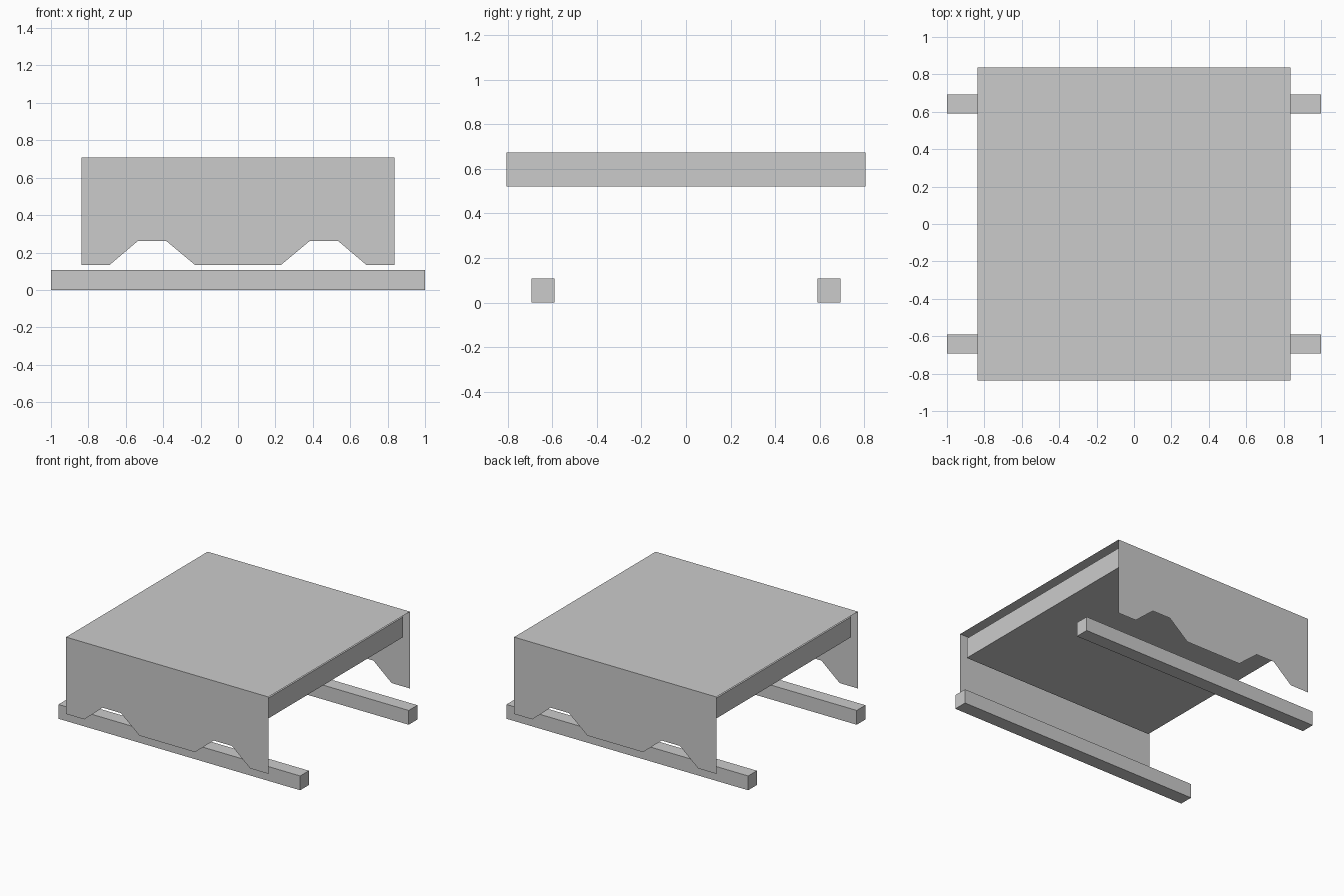
import bpy

if "Cube" in bpy.data.objects:
    bpy.data.objects.remove(bpy.data.objects["Cube"])


def mesh_object(name, verts, faces):
    mesh = bpy.data.meshes.new(name)
    mesh.from_pydata(verts, [], faces)
    mesh.update()
    obj = bpy.data.objects.new(name, mesh)
    bpy.context.collection.objects.link(obj)
    return obj


def box(name, center, size):
    bpy.ops.mesh.primitive_cube_add(size=1, location=center)
    obj = bpy.context.object
    obj.name = name
    obj.scale = size
    bpy.ops.object.transform_apply(location=False, rotation=False, scale=True)
    return obj


W, D = 0.837, 0.836          # half width and half depth of the sheet cover
TOP, HEM, NOTCH = 0.709, 0.134, 0.262

# Thin sheet on top
mesh_object("cover_top",
            [(-W, -D, TOP), (W, -D, TOP), (W, D, TOP), (-W, D, TOP)],
            [(0, 1, 2, 3)])

# Hanging sheets front and back, lower edge with two raised notches
half = [(0.23, HEM), (0.384, NOTCH), (0.535, NOTCH), (0.686, HEM), (W, HEM), (W, TOP)]
profile = half + [(-x, z) for x, z in reversed(half)]
for name, y in (("front_drape", -D), ("back_drape", D)):
    loop = profile if y < 0 else profile[::-1]
    mesh_object(name, [(x, y, z) for x, z in loop], [range(len(loop))])

# Solid slab under the cover
box("slab", (0, 0, 0.597), (1.606, 1.612, 0.152))

# Ground rails
for name, y in (("front_rail", -0.6415), ("back_rail", 0.6415)):
    box(name, (0, y, 0.0535), (2, 0.103, 0.107))
